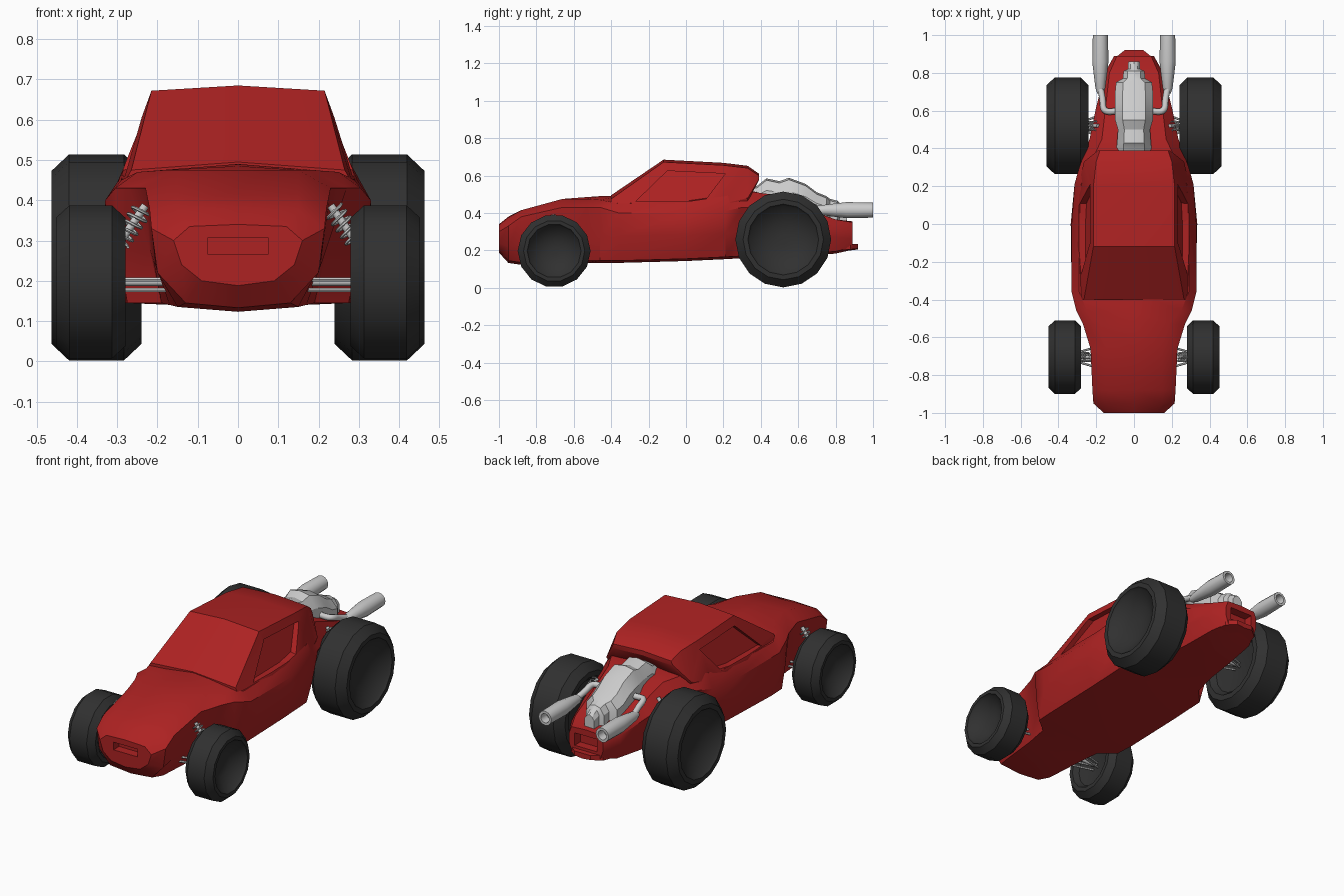
import bpy, bmesh
from math import pi, sin, cos, radians
from mathutils import Vector

if "Cube" in bpy.data.objects:
    bpy.data.objects.remove(bpy.data.objects["Cube"])


def material(name, color):
    m = bpy.data.materials.new(name)
    m.diffuse_color = color
    m.use_nodes = True
    m.node_tree.nodes["Principled BSDF"].inputs["Base Color"].default_value = m.diffuse_color
    return m


RED = material("red_paint", (0.42, 0.016, 0.016, 1))
BLACK = material("black_rubber", (0.03, 0.03, 0.03, 1))


def activate(ob):
    bpy.ops.object.select_all(action='DESELECT')
    ob.select_set(True)
    bpy.context.view_layer.objects.active = ob


def smooth(ob, angle=35):
    activate(ob)
    bpy.ops.object.shade_smooth_by_angle(angle=radians(angle))


def make(name, verts, faces, mat=None):
    me = bpy.data.meshes.new(name)
    me.from_pydata(verts, [], faces)
    bm = bmesh.new()
    bm.from_mesh(me)
    bmesh.ops.remove_doubles(bm, verts=bm.verts, dist=1e-5)
    bmesh.ops.recalc_face_normals(bm, faces=bm.faces)
    bm.to_mesh(me)
    bm.free()
    if mat:
        me.materials.append(mat)
    ob = bpy.data.objects.new(name, me)
    bpy.context.collection.objects.link(ob)
    return ob


def skin(name, rings, mat=None, caps=True):
    n = len(rings[0])
    faces = [(i * n + j, i * n + (j + 1) % n, (i + 1) * n + (j + 1) % n, (i + 1) * n + j)
             for i in range(len(rings) - 1) for j in range(n)]
    if caps:
        faces += [tuple(range(n)), tuple(range((len(rings) - 1) * n, len(rings) * n))]
    return make(name, [v for r in rings for v in r], faces, mat)


def loft(name, stations, mat=None):
    """Stations of (y, half section from bottom centre to top centre), mirrored in x."""
    rings = []
    for y, half in stations:
        ring = half + [(-x, z) for x, z in reversed(half[1:-1])]
        rings.append([(x, y, z) for x, z in ring])
    return skin(name, rings, mat)


def cut(ob, cutter):
    cutter.hide_render = True
    mod = ob.modifiers.new("cut", 'BOOLEAN')
    mod.object = cutter
    mod.solver = 'EXACT'
    activate(ob)
    bpy.ops.object.modifier_apply(modifier=mod.name)
    bpy.data.objects.remove(cutter)


def box(name, lo, hi, mat=None):
    ring = [(lo[0], lo[2]), (hi[0], lo[2]), (hi[0], hi[2]), (lo[0], hi[2])]
    return skin(name, [[(x, y, z) for x, z in ring] for y in (lo[1], hi[1])], mat)


def tube(name, pts, radius, kind='POLY', res=2):
    cu = bpy.data.curves.new(name, 'CURVE')
    cu.dimensions = '3D'
    cu.bevel_depth = radius
    cu.bevel_resolution = res
    cu.use_fill_caps = True
    sp = cu.splines.new(kind)
    sp.points.add(len(pts) - 1)
    for p, co in zip(sp.points, pts):
        p.co = (*co, 1)
    if kind == 'NURBS':
        sp.use_endpoint_u = True
        sp.order_u = 3
        sp.resolution_u = 5
    ob = bpy.data.objects.new(name, cu)
    bpy.context.collection.objects.link(ob)
    activate(ob)
    bpy.ops.object.convert(target='MESH')
    smooth(bpy.context.object, 50)
    return bpy.context.object


# Body hull: y, floor x z, side x z, shoulder x z, top edge x z, top centre z
hull = [
    (-1.00, .09, .20, .14, .24, .16, .30, .12, .335, .34),
    (-.95, .13, .145, .20, .22, .215, .33, .15, .375, .38),
    (-.88, .15, .135, .205, .24, .22, .38, .15, .415, .41),
    (-.66, .17, .14, .21, .25, .23, .43, .15, .475, .475),
    (-.53, .19, .145, .22, .28, .27, .43, .18, .475, .485),
    (-.46, .275, .145, .295, .27, .305, .43, .25, .47, .49),
    (-.36, .28, .145, .325, .28, .33, .40, .29, .45, .49),
    (0, .28, .155, .335, .28, .33, .40, .29, .46, .48),
    (.21, .28, .165, .315, .29, .315, .41, .28, .49, .52),
    (.30, .20, .17, .23, .30, .29, .43, .24, .52, .53),
    (.45, .17, .175, .19, .30, .235, .42, .17, .50, .50),
    (.62, .15, .18, .18, .28, .20, .38, .15, .43, .44),
    (.80, .13, .195, .155, .27, .155, .33, .13, .365, .365),
    (.89, .09, .215, .105, .26, .105, .31, .09, .35, .355),
]
body = loft("body_hull", [
    (y, [(0, a[1] - .012), (a[0], a[1]), (a[2], a[3]), (a[4], a[5]), (a[6], a[7]), (0, a[8])])
    for y, *a in hull], RED)
cut(body, box("nose_cutter", (-.075, -1.1, .265), (.075, -.95, .308)))
cut(body, box("tail_cutter", (-.07, .84, .25), (.07, 1, .32)))
smooth(body)
smooth(loft("rear_bumper", [
    (.80, [(0, .19), (.12, .20), (.12, .235), (0, .235)]),
    (.88, [(0, .20), (.10, .205), (.10, .235), (0, .235)]),
    (.92, [(0, .205), (.05, .21), (.05, .235), (0, .235)])], RED))

# Cabin with windscreen slope and overhanging roof tail
cabin = loft("cabin", [
    (-.40, [(0, .40), (.27, .40), (.285, .44), (.265, .475), (0, .495)]),
    (-.12, [(0, .40), (.30, .40), (.30, .44), (.215, .672), (0, .685)]),
    (.20, [(0, .40), (.29, .40), (.295, .45), (.215, .655), (0, .668)]),
    (.33, [(0, .50), (.25, .46), (.265, .48), (.20, .64), (0, .652)]),
    (.39, [(0, .585), (.18, .575), (.19, .58), (.18, .60), (0, .61)])], RED)
window = [(-.27, .46), (-.10, .625), (.21, .61), (.10, .465)]
for s in (-1, 1):
    inner = [(s * (.265 - (z - .44) * .36), y, z) for y, z in window]
    outer = [(s * .5, y, z) for y, z in window]
    cut(cabin, skin("window_cutter", [inner, outer]))
smooth(cabin, 30)

# Engine block: y, half width, bottom z, top z
smooth(loft("engine", [
    (y, [(0, zb), (w, zb), (w, zb + (zt - zb) * .65), (w * .6, zt - .01), (0, zt)])
    for y, w, zb, zt in [(.28, .09, .40, .53), (.38, .095, .40, .545), (.43, .09, .40, .585),
                         (.50, .085, .40, .57), (.55, .10, .38, .588), (.64, .10, .36, .555),
                         (.70, .10, .34, .51), (.75, .095, .34, .49), (.77, .06, .34, .475),
                         (.81, .055, .34, .465), (.82, .033, .35, .455), (.86, .03, .35, .43)]]), 30)


def lathe(name, axis, center, profile, sides, mat=None, closed=False):
    """Rings of (offset along axis, radius) turned about the x or y axis."""
    rings = []
    for d, r in profile:
        ring = []
        for k in range(sides):
            t = 2 * pi * k / sides
            a, b = r * cos(t), r * sin(t)
            ring.append(Vector(center) + Vector((d, a, b) if axis == 'x' else (a, d, b)))
        rings.append(ring)
    return skin(name, rings, mat)


def damper(name, top, bottom):
    top, bottom = Vector(top), Vector(bottom)
    tube(name + "_rod", [top, bottom], .010)
    d = bottom - top
    u = d.cross(Vector((0, 1, 0))).normalized()
    v = d.cross(u).normalized()
    turns, steps = 5, 50
    tube(name + "_spring", [top + d * (.1 + .8 * i / steps)
                            + .024 * (u * cos(2 * pi * turns * i / steps) + v * sin(2 * pi * turns * i / steps))
                            for i in range(steps + 1)], .004, res=1)


for s, side in ((-1, "left"), (1, "right")):
    # Wheels: end, y, z, radius, inner x, outer x
    for end, y, z, R, x0, x1, sides in (("front", -.705, .197, .195, .28, .452, 14),
                                        ("rear", .52, .258, .256, .24, .463, 16)):
        c = R * .17
        prof = [(x0 + .05, R * .25), (x0 + .03, R * .62), (x0, R * .72), (x0, R * .84), (x0 + c, R),
                (x1 - c, R), (x1, R * .84), (x1, R * .74), (x1 - .015, R * .70),
                (x1 - .06, R * .36), (x1 - .065, R * .1)]
        smooth(lathe(f"{end}_{side}_wheel", 'x', (0, y, z), [(s * d, r) for d, r in prof],
                     sides, BLACK), 30)
        # Suspension arms, axle and spring damper
        hub = s * (x0 + .045)
        for dz in (-.02, .006):
            for dy in (-.07, .07):
                tube(f"{end}_{side}_arm", [(s * .14, y + dy, z + dz), (hub, y + dy * .25, z + dz)], .006, res=1)
        tube(f"{end}_{side}_axle", [(s * .14, y, z), (hub, y, z)], .010)
        damper(f"{end}_{side}_damper", (s * (x0 - .05), y, z + .19), (s * (x0 + .02), y, z + .09))
    # Exhaust pipe and flared muffler
    tube(f"{side}_exhaust_pipe", [(s * .08, .60, .46), (s * .14, .59, .46), (s * .165, .61, .46),
                                  (s * .165, .66, .44), (s * .178, .72, .42)], .017, 'NURBS')
    smooth(lathe(f"{side}_muffler", 'y', (s * .178, 0, .415),
                 [(.69, .016), (.72, .026), (.80, .036), (.86, .043), (1.0, .040),
                  (1.0, .026), (.95, .024)], 12), 40)
